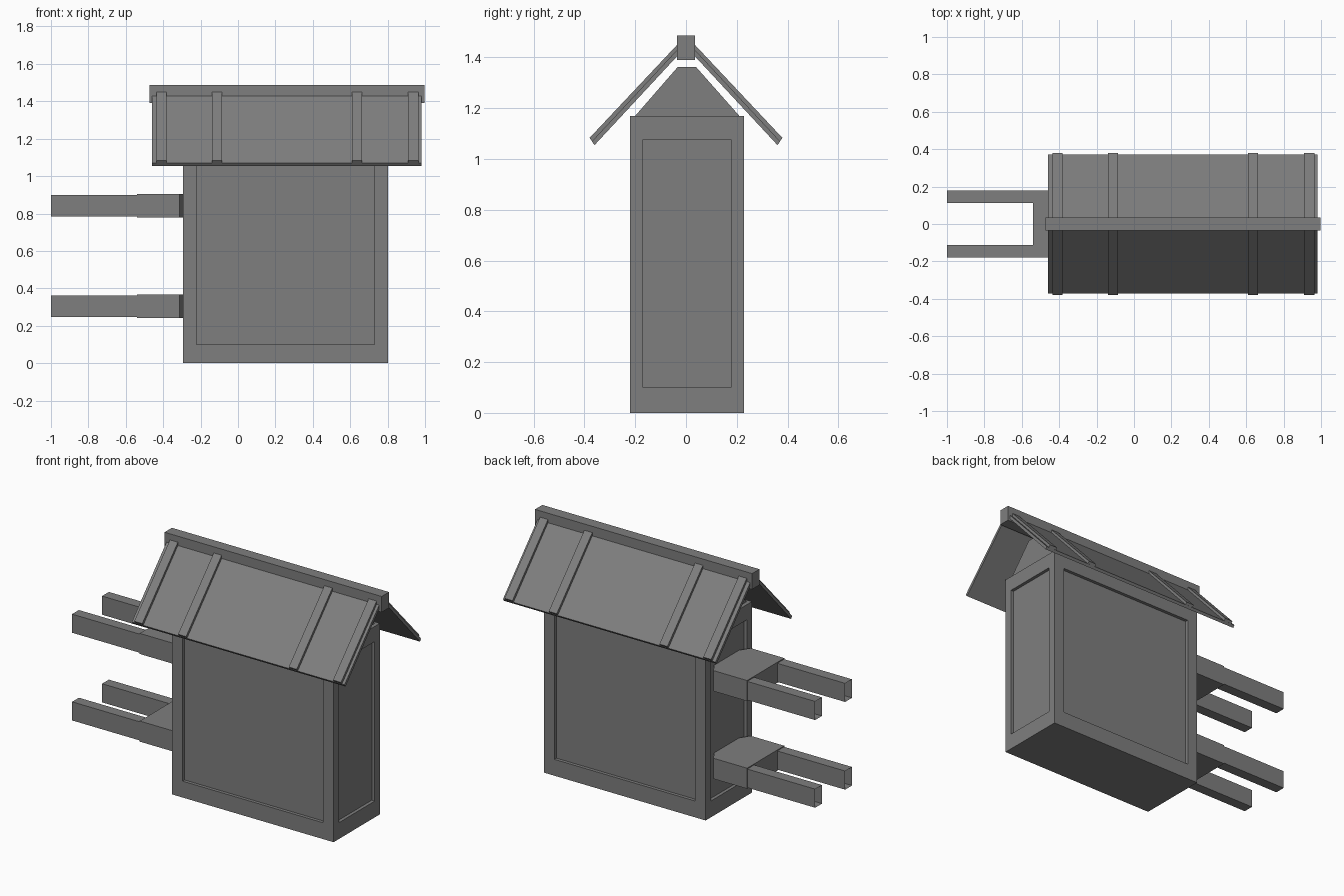
import bpy, bmesh
from mathutils import Vector

default = bpy.data.objects.get("Cube")
if default:
    bpy.data.objects.remove(default, do_unlink=True)

grey = bpy.data.materials.new("weathered grey")
grey.use_nodes = True
COLOUR = (0.21, 0.21, 0.21, 1)
grey.diffuse_color = COLOUR
grey.node_tree.nodes["Principled BSDF"].inputs["Base Color"].default_value = COLOUR


def finish(bm, name):
    bmesh.ops.recalc_face_normals(bm, faces=bm.faces)
    mesh = bpy.data.meshes.new(name)
    bm.to_mesh(mesh)
    bm.free()
    mesh.materials.append(grey)
    obj = bpy.data.objects.new(name, mesh)
    bpy.context.collection.objects.link(obj)
    return obj


def prism(name, points, axis, start, end, open_start=False):
    """Extrude a closed outline along x (points are y, z) or z (points are x, y)."""
    bm = bmesh.new()
    place = (lambda p: (start, *p)) if axis == "x" else (lambda p: (*p, start))
    cap = bm.faces.new([bm.verts.new(place(p)) for p in points])
    result = bmesh.ops.extrude_face_region(bm, geom=[cap], use_keep_orig=True)
    move = Vector((end - start, 0, 0)) if axis == "x" else Vector((0, 0, end - start))
    moved = [g for g in result["geom"] if isinstance(g, bmesh.types.BMVert)]
    bmesh.ops.translate(bm, verts=moved, vec=move)
    bmesh.ops.recalc_face_normals(bm, faces=bm.faces)
    if open_start:
        bmesh.ops.delete(bm, geom=[cap], context="FACES_ONLY")
    return finish(bm, name)


def rect(a0, a1, b0, b1):
    return [(a0, b0), (a1, b0), (a1, b1), (a0, b1)]


# Body: a box with a sunken panel in each of its four sides
low, high = Vector((-0.293, -0.22, 0)), Vector((0.802, 0.228, 1.17))
panel_low, panel_high = Vector((-0.222, -0.17, 0.1)), Vector((0.731, 0.178, 1.077))
bm = bmesh.new()
bmesh.ops.create_cube(bm, size=1)
middle = (low + high) / 2
for v in bm.verts:
    v.co = Vector([high[i] if v.co[i] > 0 else low[i] for i in range(3)])
bm.normal_update()
sides = [f for f in bm.faces if abs(f.normal.z) < 0.5]
bmesh.ops.inset_individual(bm, faces=sides, thickness=0.02)
for f in sides:
    across = 1 if abs(f.normal.x) > 0.5 else 0
    for v in f.verts:
        for i in (across, 2):
            v.co[i] = panel_high[i] if v.co[i] > middle[i] else panel_low[i]
sunk = bmesh.ops.extrude_discrete_faces(bm, faces=sides)["faces"]
bm.normal_update()
for f in sunk:
    bmesh.ops.translate(bm, verts=f.verts, vec=f.normal * -0.02)
finish(bm, "body")

# Gable block and ridge beam
prism("gable", [(-0.2, 1.17), (0.21, 1.17), (0.04, 1.362), (-0.033, 1.362)],
      "x", -0.27, 0.78)
prism("ridge_beam", rect(-0.035, 0.036, 1.39, 1.487), "x", -0.473, 0.998)

# Roof slopes with raised battens, front and back
slab = [(0.03, 1.435), (0.371, 1.069), (0.36, 1.055), (0.03, 1.41)]
batten = [(0.03, 1.455), (0.38, 1.083), (0.37, 1.07), (0.03, 1.435)]
for side, sign in (("front", -1), ("back", 1)):
    prism(f"{side}_roof", [(sign * y, z) for y, z in slab], "x", -0.46, 0.981)
    for n, x in enumerate((-0.41, -0.113, 0.637, 0.937)):
        prism(f"{side}_batten_{n + 1}", [(sign * y, z) for y, z in batten],
              "x", x - 0.027, x + 0.027)

# Two brackets, each a tapered block with a pair of open-ended arms
block = [(-0.54, -0.18), (-0.312, -0.18), (-0.275, -0.12),
         (-0.275, 0.12), (-0.312, 0.18), (-0.54, 0.18)]
for level, z in (("lower", 0.305), ("upper", 0.842)):
    prism(f"{level}_bracket", block, "z", z - 0.063, z + 0.063)
    for side, y in (("front", -0.145), ("back", 0.145)):
        prism(f"{level}_{side}_arm", rect(y - 0.033, y + 0.033, z - 0.057, z + 0.057),
              "x", -1.0, -0.54, open_start=True)
